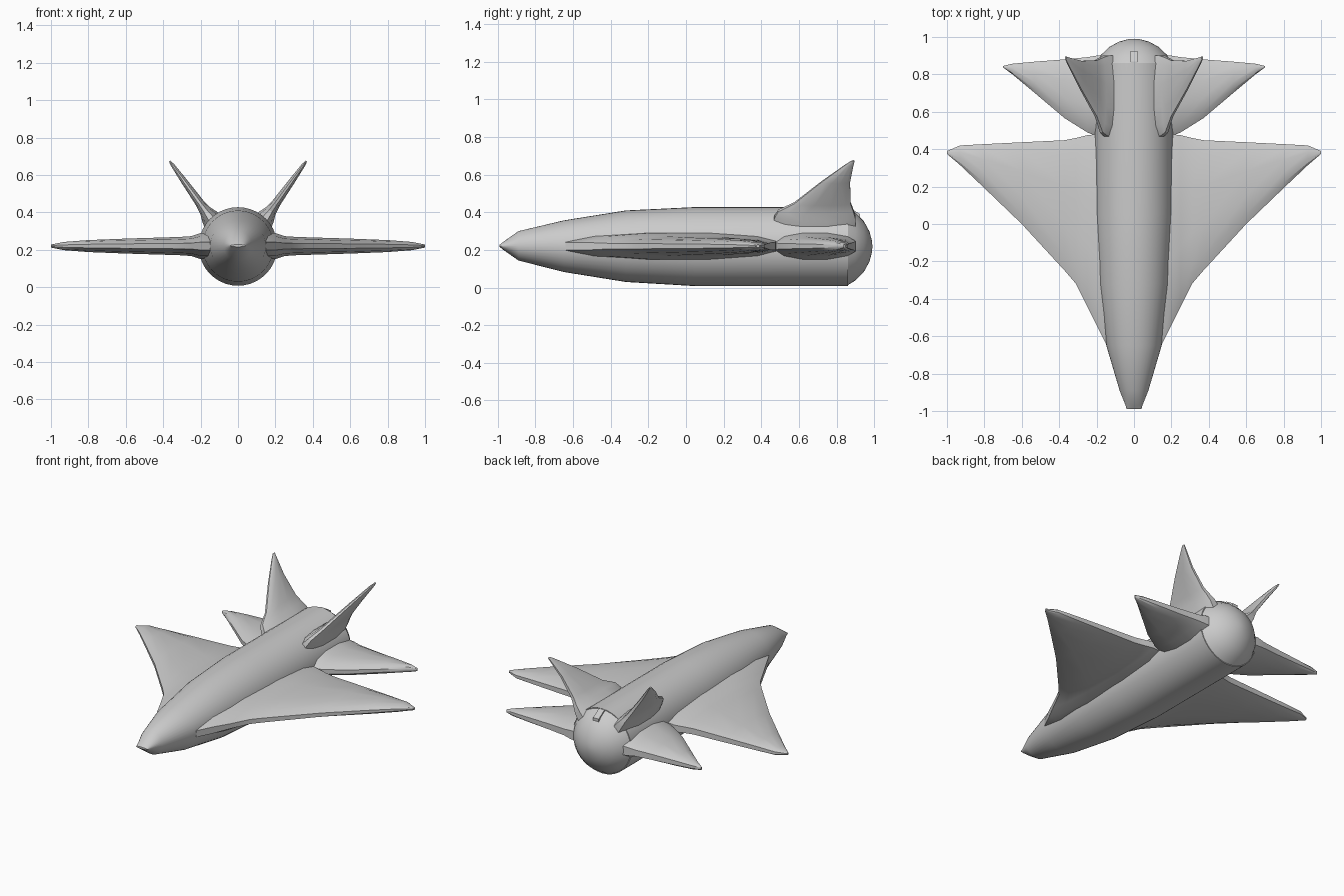
import bpy, bmesh
from math import cos, sin, pi, radians

if "Cube" in bpy.data.objects:
    bpy.data.objects.remove(bpy.data.objects["Cube"])


def finish(name, rings, mirror=False):
    """Skin a list of equal-length closed rings and cap both ends."""
    bm = bmesh.new()
    loops = [[bm.verts.new(p) for p in ring] for ring in rings]
    for a, b in zip(loops, loops[1:]):
        for i in range(len(a)):
            j = (i + 1) % len(a)
            bm.faces.new((a[i], a[j], b[j], b[i]))
    bm.faces.new(loops[0])
    bm.faces.new(loops[-1])
    bmesh.ops.recalc_face_normals(bm, faces=bm.faces)
    me = bpy.data.meshes.new(name)
    bm.to_mesh(me)
    bm.free()
    ob = bpy.data.objects.new(name, me)
    bpy.context.collection.objects.link(ob)
    bpy.ops.object.select_all(action='DESELECT')
    ob.select_set(True)
    bpy.context.view_layer.objects.active = ob
    bpy.ops.object.shade_smooth_by_angle(angle=radians(25))
    if mirror:
        ob.modifiers.new("Mirror", 'MIRROR')
    return ob


# chord fraction and relative thickness of the surfaces' cross-section
UPPER = [(0, .3), (.12, .75), (.35, 1), (.65, 1), (.9, .75), (1, .4)]
SECTION = UPPER + [(f, -t) for f, t in reversed(UPPER)]


def lifting_surface(name, base, span, normal, stations):
    """Loft a wing: stations are (distance, leading y, trailing y, half thickness)."""
    rings = []
    for s, y0, y1, h in stations:
        rings.append([(base[0] + span[0] * s + normal[0] * h * t,
                       y0 + (y1 - y0) * f,
                       base[1] + span[1] * s + normal[1] * h * t)
                      for f, t in SECTION])
    return finish(name, rings, mirror=True)


# Fuselage: (y, half width, half height, centre z)
N = 40
hull = [(-.99, .04, .006, .222), (-.97, .045, .022, .222), (-.89, .077, .078, .222),
        (-.65, .148, .137, .22), (-.32, .19, .19, .22), (.05, .21, .21, .218),
        (.86, .21, .21, .218)]
finish("fuselage", [[(rx * cos(2 * pi * i / N), y, zc + rz * sin(2 * pi * i / N))
                     for i in range(N)] for y, rx, rz, zc in hull])

# Rounded tail cap
cap = [(.855, .208), (.90, .18), (.945, .135), (.975, .08), (.987, .035), (.99, .01)]
finish("tail_cap", [[(r * cos(2 * pi * i / N), y, .218 + r * sin(2 * pi * i / N))
                     for i in range(N)] for y, r in cap])

# Main delta wings with a long leading-edge strake
lifting_surface("main_wing", (0, .22), (1, 0), (0, 1), [
    (.10, -.66, .48, .07), (.15, -.64, .48, .07), (.20, -.54, .48, .07),
    (.25, -.44, .475, .053), (.31, -.32, .46, .049), (.37, -.25, .448, .047),
    (.60, 0, .437, .04), (.80, .192, .427, .032), (.93, .315, .42, .022),
    (1.0, .375, .39, .008)])

# Horizontal tail surfaces
lifting_surface("tailplane", (0, .22), (1, 0), (0, 1), [
    (.10, .47, .90, .075), (.20, .47, .90, .07), (.25, .49, .892, .052),
    (.37, .565, .88, .045), (.53, .70, .868, .034), (.65, .80, .857, .022),
    (.70, .837, .845, .01)])

# Canted fins
lifting_surface("canted_fin", (.14, .36), (.58, .81), (-.81, .58), [
    (-.05, .46, .90, .065), (.02, .47, .90, .048), (.06, .49, .89, .032),
    (.11, .575, .875, .024), (.25, .72, .872, .017), (.36, .845, .89, .01),
    (.388, .88, .896, .005)])

# Small spine block between the fins, overhanging the tail cap
finish("rear_spine_block", [[(-.02, y, .36), (.02, y, .36), (.02, y, z), (-.02, y, z)]
                            for y, z in ((.80, .425), (.87, .425), (.925, .39))])
